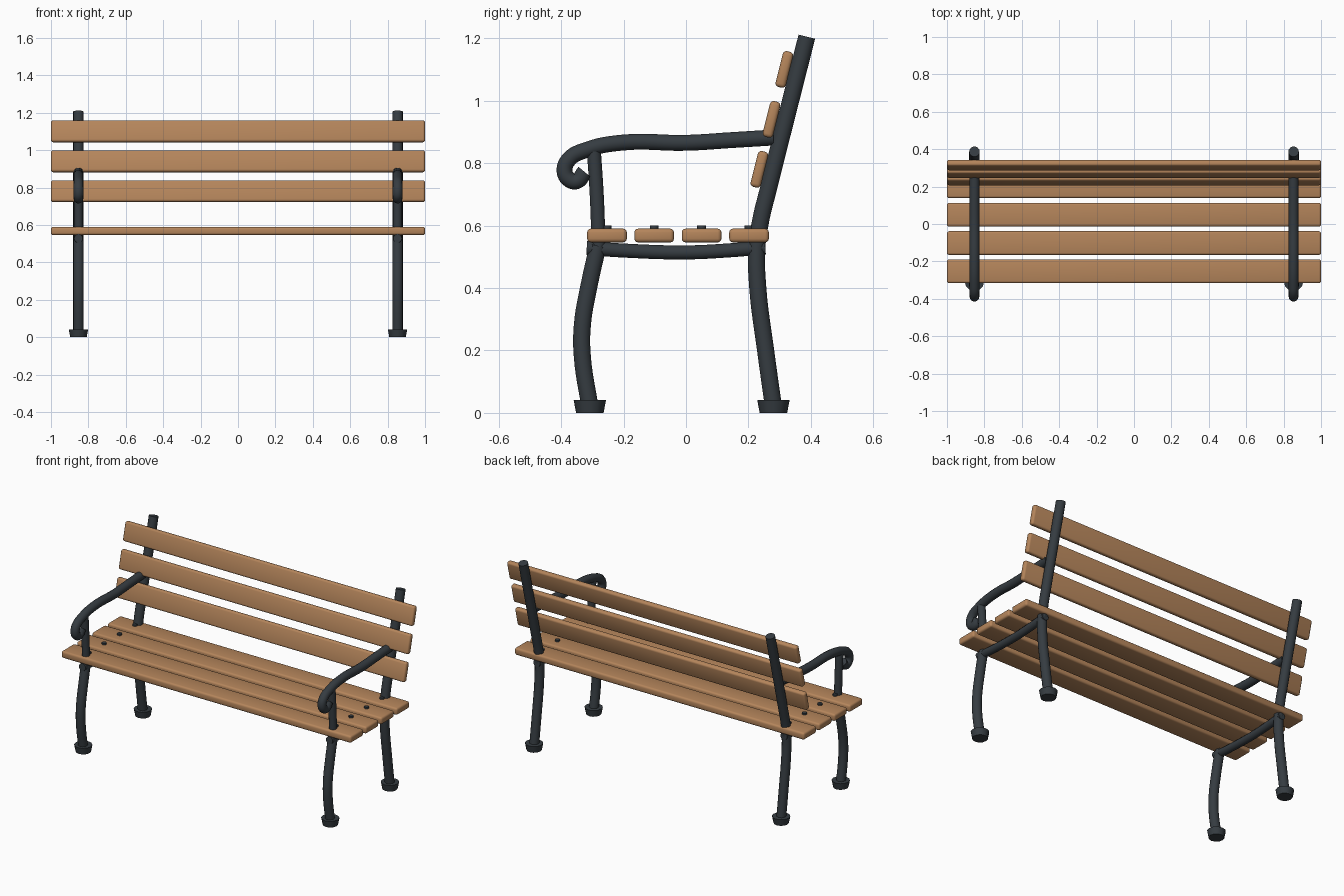
import bpy, math

if "Cube" in bpy.data.objects:
    bpy.data.objects.remove(bpy.data.objects["Cube"])


def material(name, rgb):
    m = bpy.data.materials.new(name)
    m.diffuse_color = (*rgb, 1)
    m.use_nodes = True
    m.node_tree.nodes["Principled BSDF"].inputs["Base Color"].default_value = m.diffuse_color
    return m


WOOD = material("warm wood", (0.46, 0.235, 0.105))
IRON = material("dark iron", (0.036, 0.045, 0.053))
SIDE_X = 0.853


def finish(name, mat):
    ob = bpy.context.object
    ob.name = name
    ob.data.materials.clear()
    ob.data.materials.append(mat)
    bpy.ops.object.shade_smooth_by_angle(angle=math.radians(40))
    return ob


def slat(name, y, z, depth, height, tilt=0):
    """Full-width board with rounded edges."""
    bpy.ops.mesh.primitive_cube_add(size=1, location=(0, y, z), rotation=(tilt, 0, 0))
    ob = bpy.context.object
    ob.scale = (2, depth, height)
    bpy.ops.object.transform_apply(location=False, rotation=False, scale=True)
    bevel = ob.modifiers.new("rounded edges", 'BEVEL')
    bevel.width = 0.012
    bevel.segments = 3
    bpy.ops.object.modifier_apply(modifier=bevel.name)
    return finish(name, WOOD)


def pipe(name, x, points, radius):
    """Round bar swept along a smooth path of (y, z) points."""
    cu = bpy.data.curves.new(name, 'CURVE')
    cu.dimensions = '3D'
    cu.bevel_depth = radius
    cu.bevel_resolution = 5
    cu.resolution_u = 6
    cu.use_fill_caps = True
    sp = cu.splines.new('BEZIER')
    sp.bezier_points.add(len(points) - 1)
    for p, (y, z) in zip(sp.bezier_points, points):
        p.co = (x, y, z)
        p.handle_left_type = p.handle_right_type = 'AUTO'
    ob = bpy.data.objects.new(name, cu)
    bpy.context.collection.objects.link(ob)
    bpy.ops.object.select_all(action='DESELECT')
    ob.select_set(True)
    bpy.context.view_layer.objects.active = ob
    bpy.ops.object.convert(target='MESH')
    return finish(name, IRON)


def cone(name, x, y, z, r1, r2, depth, sides):
    bpy.ops.mesh.primitive_cone_add(vertices=sides, radius1=r1, radius2=r2,
                                    depth=depth, location=(x, y, z))
    return finish(name, IRON)


# Seat boards and backrest boards
SEAT_Y = (-0.253, -0.102, 0.05, 0.202)
for i, y in enumerate(SEAT_Y):
    slat(f"seat_slat_{i + 1}", y, 0.568, 0.127, 0.044)
for i, (y, z) in enumerate([(0.235, 0.78), (0.274, 0.94), (0.315, 1.10)]):
    slat(f"back_slat_{i + 1}", y, z, 0.034, 0.118, -math.radians(14))

# Iron end frames
BACK_POST = [(0.28, 0.02), (0.255, 0.2), (0.23, 0.4), (0.227, 0.53),
             (0.24, 0.62), (0.262, 0.71), (0.387, 1.205)]
FRONT_LEG = [(-0.308, 0.02), (-0.332, 0.18), (-0.332, 0.28),
             (-0.31, 0.41), (-0.282, 0.535)]
ARM_POST = [(-0.28, 0.53), (-0.285, 0.68), (-0.295, 0.84)]
SEAT_RAIL = [(-0.318, 0.528), (-0.2, 0.52), (0, 0.514), (0.13, 0.52), (0.254, 0.53)]
ARMREST = [(0.28, 0.882), (0.15, 0.874), (0, 0.865), (-0.2, 0.866), (-0.32, 0.842),
           (-0.375, 0.812), (-0.389, 0.775), (-0.375, 0.748), (-0.35, 0.742),
           (-0.325, 0.772)]
for side, x in (("left", -SIDE_X), ("right", SIDE_X)):
    pipe(f"back_post_{side}", x, BACK_POST, 0.028)
    pipe(f"front_leg_{side}", x, FRONT_LEG, 0.028)
    pipe(f"arm_post_{side}", x, ARM_POST, 0.023)
    pipe(f"seat_rail_{side}", x, SEAT_RAIL, 0.023)
    pipe(f"armrest_{side}", x, ARMREST, 0.026)
    for part, y in (("front", -0.308), ("back", 0.28)):
        cone(f"{part}_foot_{side}", x, y, 0.021, 0.044, 0.052, 0.042, 12)
    # Bolt heads on the seat boards
    for i, y in enumerate(SEAT_Y):
        cone(f"bolt_{i + 1}_{side}", x, y, 0.592, 0.014, 0.014, 0.016, 12)
